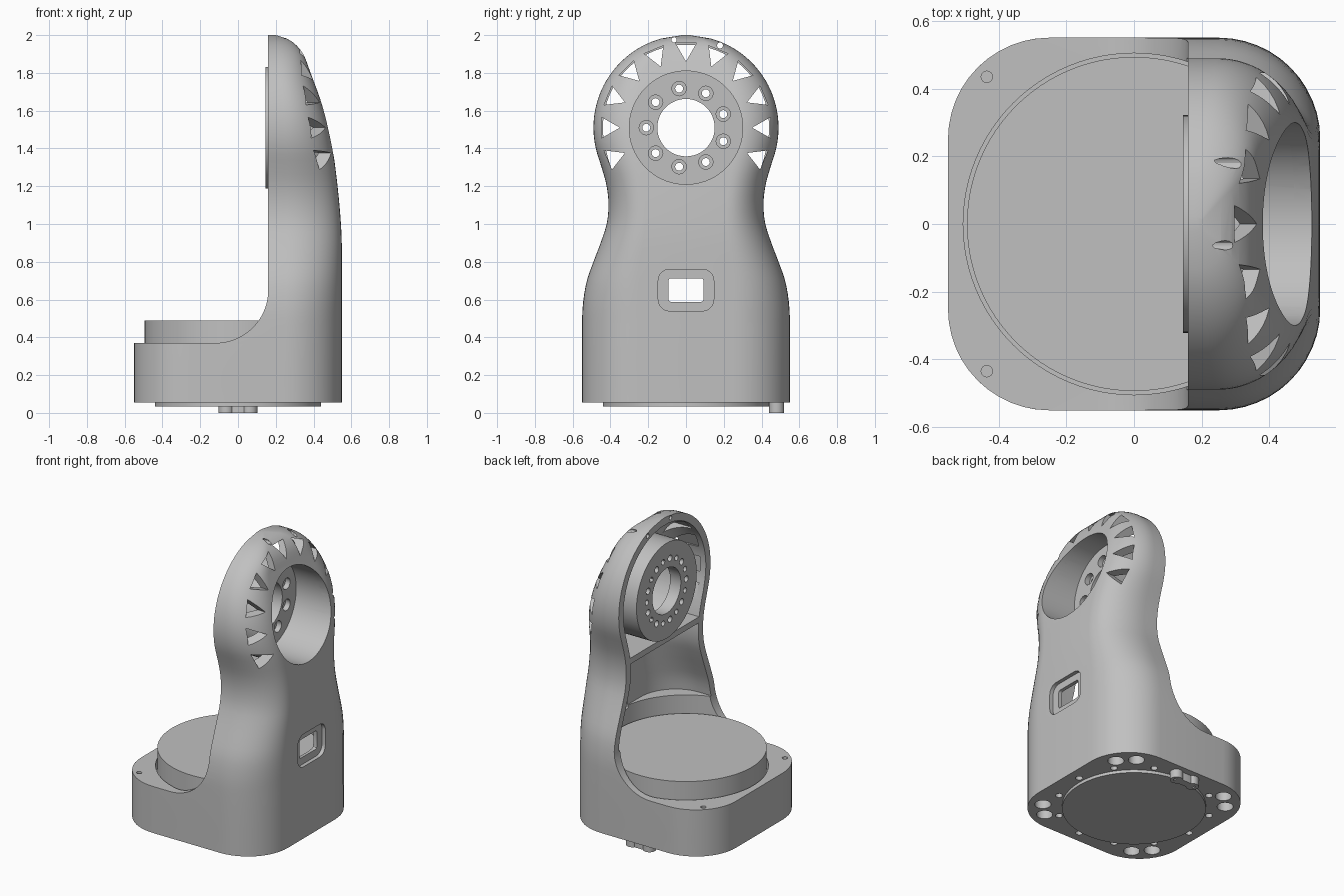
import bpy, bmesh, math
from math import sin, cos, pi, sqrt, radians
from mathutils import Vector

if "Cube" in bpy.data.objects:
    bpy.data.objects.remove(bpy.data.objects["Cube"], do_unlink=True)

# Single painted-metal colour
grey = bpy.data.materials.new("satin grey")
grey.use_nodes = True
COLOUR = (0.53, 0.53, 0.53, 1)
grey.diffuse_color = COLOUR
grey.node_tree.nodes["Principled BSDF"].inputs["Base Color"].default_value = COLOUR

HEAD_Z, HEAD_R, FACE_X = 1.51, 0.49, 0.16
WIDTH = [(0, .55), (.5, .55), (.6, .543), (.7, .525), (.8, .49), (.9, .452),
         (1.0, .42), (1.1, .41), (1.2, .42), (1.3, .447), (1.37, .47)]
DEPTH = [(0, .55), (.85, .55), (1.0, .545), (1.2, .527), (1.4, .50), (1.6, .455),
         (1.82, .377), (1.9, .345), (1.95, .305), (1.98, .262), (2.0, .2)]


def smooth_lookup(table, z):
    """Cubic interpolation through a short list of (z, value) stations."""
    z = min(max(z, table[0][0]), table[-1][0])
    i = next(k for k in range(len(table) - 1) if z <= table[k + 1][0])

    def slope(k):
        a, b = table[max(k - 1, 0)], table[min(k + 1, len(table) - 1)]
        return (b[1] - a[1]) / (b[0] - a[0])
    (z0, v0), (z1, v1) = table[i], table[i + 1]
    h = z1 - z0
    t = (z - z0) / h
    return (v0 * (1 + 2 * t) * (1 - t) ** 2 + h * slope(i) * t * (1 - t) ** 2
            + v1 * t * t * (3 - 2 * t) + h * slope(i + 1) * t * t * (t - 1))


def make(name, bm):
    bmesh.ops.recalc_face_normals(bm, faces=bm.faces)
    mesh = bpy.data.meshes.new(name)
    bm.to_mesh(mesh)
    bm.free()
    mesh.materials.append(grey)
    obj = bpy.data.objects.new(name, mesh)
    bpy.context.collection.objects.link(obj)
    return obj


def section(z, inset, left):
    """Rounded outline of the housing at one height."""
    if z > 1.37:
        w = sqrt(max((HEAD_R - inset) ** 2 - (z - HEAD_Z) ** 2, 0.0004))
    else:
        w = smooth_lookup(WIDTH, z) - inset
    x = smooth_lookup(DEPTH, z) - inset
    blend = min(max((z - .5) / .8, 0), 1)
    ry = w * (.545 - .095 * blend)
    rx = min(.3 - inset, (x - FACE_X) * (.77 - .05 * blend))
    half = []
    steps = 12
    for k in range(steps + 1):
        a = pi / 2 * k / steps
        half.append((x - rx + rx * cos(a), w - ry + ry * sin(a)))
    for k in range(steps + 1):
        a = pi / 2 + pi / 2 * k / steps
        half.append((left + .3 + .3 * cos(a), w - ry + ry * sin(a)))
    return [Vector((p, q, z)) for p, q in half + [(p, -q) for p, q in reversed(half)]]


def loft(name, z0, z1, inset=0.0, left=-.55, rings=44):
    bm = bmesh.new()
    rows = []
    for k in range(rings + 1):
        t = k / rings
        t = .5 * t + .5 * sin(t * pi / 2)      # closer rings near the crown
        rows.append([bm.verts.new(p) for p in section(z0 + (z1 - z0) * t, inset, left)])
    n = len(rows[0])
    for low, high in zip(rows, rows[1:]):
        for i in range(n):
            j = (i + 1) % n
            bm.faces.new((low[i], low[j], high[j], high[i]))
    bm.faces.new(rows[0])
    bm.faces.new(rows[-1])
    return make(name, bm)


def circle(u, v, r, n=32):
    return [(u + r * cos(2 * pi * k / n), v + r * sin(2 * pi * k / n)) for k in range(n)]


def rounded(u, v, hu, hv, r, n=8):
    pts = []
    for q, (su, sv) in enumerate([(1, 1), (-1, 1), (-1, -1), (1, -1)]):
        for k in range(n + 1):
            a = pi / 2 * (q + k / n)
            pts.append((u + su * (hu - r) + r * cos(a), v + sv * (hv - r) + r * sin(a)))
    return pts


def polar(u, v, r, deg):
    return u + r * cos(radians(deg)), v + r * sin(radians(deg))


def prisms(name, axis, a, b, outlines):
    """Extrude flat outlines along one axis from a to b, as one object."""
    place = {"x": lambda u, v, h: (h, u, v), "y": lambda u, v, h: (u, h, v),
             "z": lambda u, v, h: (u, v, h)}[axis]
    bm = bmesh.new()
    for pts in outlines:
        low = [bm.verts.new(place(u, v, a)) for u, v in pts]
        high = [bm.verts.new(place(u, v, b)) for u, v in pts]
        bm.faces.new(low)
        bm.faces.new(high)
        for i in range(len(pts)):
            j = (i + 1) % len(pts)
            bm.faces.new((low[i], low[j], high[j], high[i]))
    return make(name, bm)


def combine(target, tool, operation="DIFFERENCE"):
    mod = target.modifiers.new("cut", "BOOLEAN")
    mod.operation, mod.object, mod.solver = operation, tool, "EXACT"
    bpy.context.view_layer.objects.active = target
    bpy.ops.object.modifier_apply(modifier=mod.name)
    bpy.data.objects.remove(tool, do_unlink=True)


# Main housing: lofted block, trimmed to an upright arm with a concave sweep into the base
body = loft("arm_housing", .055, 1.9995, rings=56)
sweep = [(-.12 + .28 * sin(a), .65 - .28 * cos(a)) for a in [pi / 2 * k / 20 for k in range(21)]]
combine(body, prisms("trim", "y", -1, 1, [[(-1, .37)] + sweep + [(FACE_X, 2.2), (-1, 2.2)]]))

# Hollow inside of the arm, the turntable seat and the ring recess in the head
combine(body, prisms("seat", "z", .3, .62, [circle(0, 0, .505, 96)]))
combine(body, loft("arm_hollow", .61, 1.15, .05, -.45, 20))
combine(body, loft("head_hollow", 1.19, 1.948, .05, -.45, 30))

# Vent triangles around the head, plus two pin holes in the rim
vents = []
for k in range(11):
    deg = -22.5 + 22.5 * k
    u, v = polar(0, HEAD_Z, .447, deg)
    du, dv = -.055 * sin(radians(deg)), .055 * cos(radians(deg))
    vents.append([polar(0, HEAD_Z, .35, deg), (u + du, v + dv), (u - du, v - dv)])
combine(body, prisms("vents", "x", .2, .7, vents))
combine(body, prisms("pins", "x", .1, .7, [circle(.18, 1.945, .016, 12), circle(-.063, 1.975, .014, 12)]))
combine(body, prisms("bore", "x", .1, .7, [circle(0, HEAD_Z, .30, 72)]))

# Cable window with a shallow rounded surround
combine(body, prisms("surround", "x", .525, .7, [rounded(0, .65, .147, .11, .06)]))
combine(body, prisms("window", "x", .3, .7, [rounded(0, .65, .092, .062, .012, 3)]))

# Screw holes in the base
combine(body, prisms("top_screws", "z", .27, .5, [circle(-.435, s * .435, .017, 16) for s in (1, -1)]))
for radius, top in ((.05, .13), (.03, .2)):
    feet = []
    for q in range(4):
        for side in (-1, 1):
            u, v = polar(0, 0, .555, 45 + 90 * q)
            du, dv = polar(0, 0, .063 * side, 135 + 90 * q)
            feet.append(circle(u + du, v + dv, radius, 24))
    combine(body, prisms("foot_holes", "z", 0, top, feet))
combine(body, prisms("ring_holes", "z", 0, .12,
                     [circle(*polar(0, 0, .475, 5 + 30 * k), .023, 12) for k in range(12)]))

# Joint hub in the head: cup with a bolted flange
hub = loft("joint_hub", 1.0, 1.9, .015, -.5, 30)
combine(hub, prisms("hub_round", "x", .145, .7, [circle(0, HEAD_Z, .322, 72)]), "INTERSECT")
combine(hub, prisms("cup", "x", .225, .7, [circle(0, HEAD_Z, .30, 72)]))
combine(hub, prisms("centre", "x", .1, .7, [circle(0, HEAD_Z, .152, 48)]))
bolts = [polar(0, HEAD_Z, .21, 20 + 40 * k) for k in range(9)]
combine(hub, prisms("bolts", "x", .1, .3, [circle(u, v, .021, 16) for u, v in bolts]))
combine(hub, prisms("counterbores", "x", .19, .3, [circle(u, v, .038, 20) for u, v in bolts]))
combine(hub, prisms("threads", "x", .1, .175,
                    [circle(*polar(0, HEAD_Z, .21, 40 * k), .018, 12) for k in range(9)]))

# Turntable, underside cover and locating key
turntable = prisms("turntable", "z", .29, .49, [circle(0, 0, .494, 96)])
cover = prisms("bottom_cover", "z", .035, .065, [circle(0, 0, .44, 96)])
key_bar = prisms("locating_key", "z", 0, .065, [rounded(0, .48, .07, .025, .005, 2)])
key_ends = prisms("locating_key_ends", "z", 0, .065, [circle(s * .063, .48, .04, 24) for s in (-1, 1)])
combine(key_ends, prisms("key_holes", "z", -.1, .03, [circle(s * .063, .48, .018, 16) for s in (-1, 1)]))

# Smooth shading with crisp edges
for obj in (body, hub, turntable, cover, key_bar, key_ends):
    bpy.ops.object.select_all(action="DESELECT")
    obj.select_set(True)
    bpy.context.view_layer.objects.active = obj
    bpy.ops.object.shade_smooth_by_angle(angle=radians(30))
